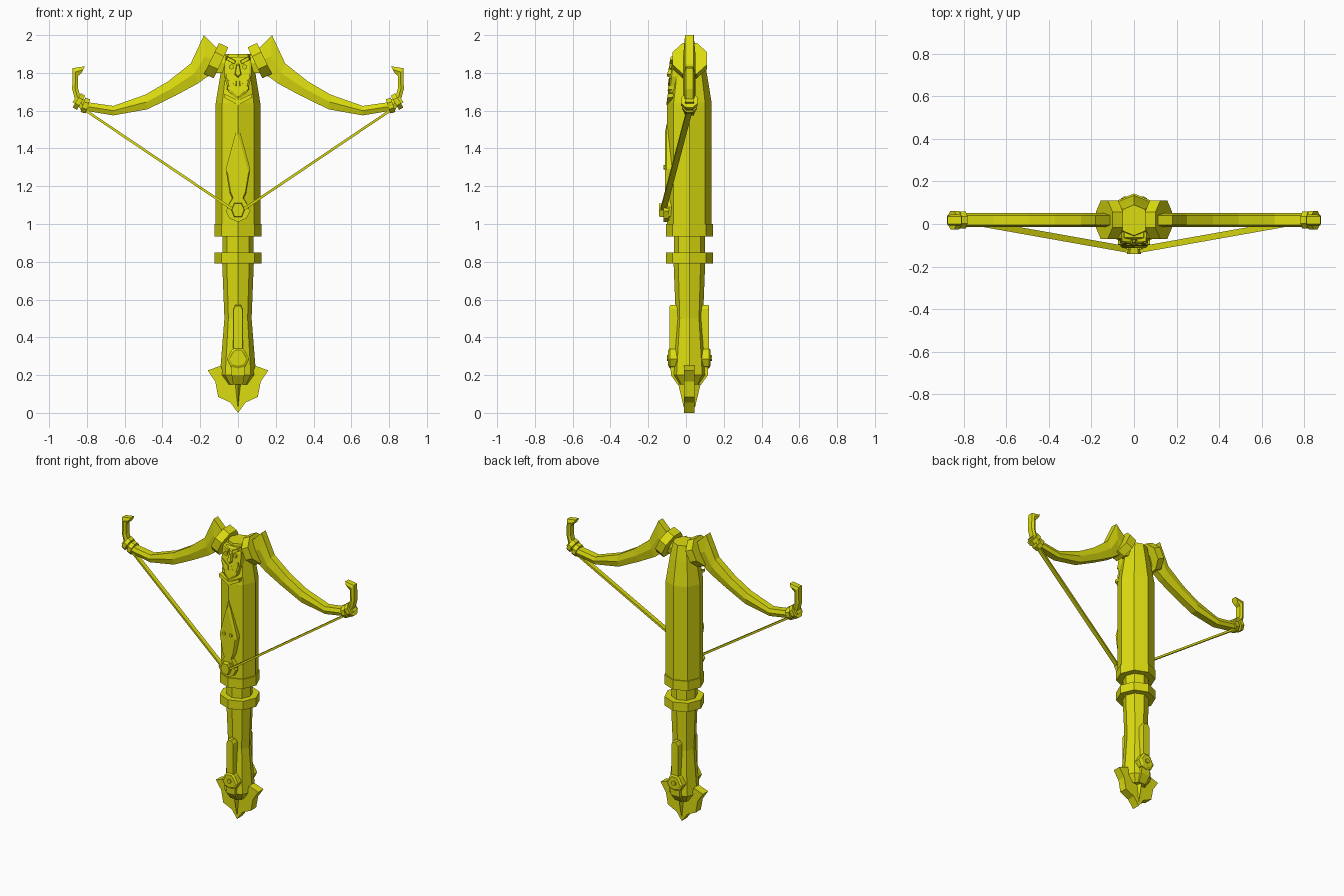
import bpy, bmesh, math
from mathutils import Vector

YC = 0.018  # depth centre of the weapon
mat = bpy.data.materials.new("bright yellow")
mat.diffuse_color = (0.72, 0.72, 0.005, 1)


def loft(name, rings):
    """Skin a list of equal-length point rings and cap both ends."""
    bm = bmesh.new()
    vs = [[bm.verts.new(p) for p in r] for r in rings]
    n = len(rings[0])
    for a, b in zip(vs, vs[1:]):
        for i in range(n):
            j = (i + 1) % n
            bm.faces.new((a[i], a[j], b[j], b[i]))
    bm.faces.new(vs[0])
    bm.faces.new(vs[-1])
    bmesh.ops.recalc_face_normals(bm, faces=bm.faces)
    me = bpy.data.meshes.new(name)
    bm.to_mesh(me)
    bm.free()
    me.materials.append(mat)
    ob = bpy.data.objects.new(name, me)
    bpy.context.collection.objects.link(ob)
    return ob


def column(name, profile):
    """Upright octagonal column from (z, radius) pairs."""
    loft(name, [[(r * math.cos(i * math.pi / 4), YC + r * math.sin(i * math.pi / 4), z)
                 for i in range(8)] for z, r in profile])


def disc(name, centre, axis, r, thick, sides=8):
    """Octagonal disc facing along an axis."""
    c, a = Vector(centre), Vector(axis).normalized()
    u = Vector((0, 1, 0)) if abs(a.y) < 0.9 else Vector((1, 0, 0))
    v = a.cross(u)
    ph = math.pi / sides
    loft(name, [[c + a * t + r * (u * math.cos(ph + i * 2 * math.pi / sides) + v * math.sin(ph + i * 2 * math.pi / sides))
                 for i in range(sides)] for t in (-thick / 2, thick / 2)])


def plate(name, pts, ys, scales, lean=0.0, mirror=False):
    """Extrude an x-z outline through depths ys, scaled per layer; mirror closes a half outline."""
    if mirror:
        pts = pts + [(-x, z) for x, z in reversed(pts) if x > 0]
    cx = sum(p[0] for p in pts) / len(pts)
    cz = sum(p[1] for p in pts) / len(pts)
    loft(name, [[(cx + (x - cx) * s, y + lean * (z - cz), cz + (z - cz) * s) for x, z in pts]
                for y, s in zip(ys, scales)])


# stock, collars, neck and grip
column("stock", [(0.97, 0.118), (1.64, 0.118), (1.80, 0.092), (1.90, 0.072)])
column("upper_collar", [(0.935, 0.125), (1.0, 0.125)])
column("neck", [(0.84, 0.082), (0.94, 0.082)])
column("lower_collar", [(0.79, 0.125), (0.85, 0.125)])
column("grip", [(0.15, 0.06), (0.20, 0.096), (0.50, 0.072), (0.80, 0.084)])

# finned pommel
plate("pommel_fin", [(0, 0.0), (0.04, 0.055), (0.105, 0.085), (0.12, 0.165), (0.16, 0.225), (0.09, 0.25),
                     (0.07, 0.18)], (-0.01, 0.046), (1, 1), mirror=True)
for s in (-1, 1):
    loft("pommel_ridge", [[(-0.012, YC, 0.03), (0.012, YC, 0.03), (0, YC + s * 0.03, 0.03)],
                          [(-0.035, YC, 0.22), (0.035, YC, 0.22), (0, YC + s * 0.075, 0.22)]])

# straps on front and back of the grip
for side, s in (("front", -1), ("back", 1)):
    y = lambda d: YC + s * d
    plate(side + "_grip_strap", [(0.026, 0.30), (0.026, 0.55), (0.014, 0.572)],
          (y(0.05), y(0.098), y(0.105)), (1, 1, 0.93), mirror=True)
    plate(side + "_strap_boss", [(0, 0.235), (0.04, 0.245), (0.06, 0.285), (0.035, 0.33), (0.02, 0.345)],
          (y(0.06), y(0.103), y(0.112)), (1, 1, 0.75), mirror=True)
    disc(side + "_boss_stud", (0, y(0.112), 0.29), (0, 1, 0), 0.016, 0.014, 6)
    loft(side + "_strap_foot", [[(-w, y(0.03), z), (w, y(0.03), z), (w, y(d), z), (-w, y(d), z)]
                                for w, d, z in ((0.026, 0.062, 0.15), (0.034, 0.098, 0.2), (0.034, 0.1, 0.26))])

# long trigger plate, rivets and string catch
plate("trigger_plate", [(0, 1.025), (0.045, 1.04), (0.058, 1.09), (0.03, 1.135), (0.045, 1.17), (0.065, 1.29),
                        (0, 1.53)], (-0.07, -0.103, -0.112), (1, 1, 0.86), mirror=True)
for s in (-1, 1):
    disc("rivet", (s * 0.025, -0.112, 1.30), (0, 1, 0), 0.012, 0.014, 6)
plate("string_catch", [(0, 1.01), (0.045, 1.03), (0.065, 1.07), (0.03, 1.11)],
      (-0.09, -0.118), (1, 1), mirror=True)
plate("catch_hook", [(0.02, 1.035), (0.036, 1.075), (0.02, 1.112)],
      (-0.11, -0.142), (1, 0.9), mirror=True)

# carved mask on the front of the head
plate("mask_base", [(0, 1.655), (0.05, 1.70), (0.072, 1.78), (0.07, 1.86), (0.045, 1.885)],
      (-0.03, -0.075, -0.082), (1, 1, 0.85), 0.12, True)
plate("mask_muzzle", [(0, 1.69), (0.045, 1.70), (0.035, 1.745)], (-0.06, -0.09), (1, 0.75), 0.15, True)
plate("mask_nose", [(0, 1.765), (0.022, 1.785), (0.01, 1.86)], (-0.06, -0.095), (1, 0.6), 0.15, True)
for s in (-1, 1):
    plate("mask_brow", [(s * 0.012, 1.84), (s * 0.065, 1.87), (s * 0.06, 1.89), (s * 0.01, 1.865)],
          (-0.04, -0.085), (1, 0.8), 0.12)
    disc("mask_eye", (s * 0.035, -0.076, 1.832), (0, 1, 0), 0.014, 0.022, 6)
    plate("mask_cheek", [(s * 0.005, 1.755), (s * 0.065, 1.80), (s * 0.07, 1.775), (s * 0.005, 1.725)],
          (-0.05, -0.092), (1, 0.85), 0.12)
    plate("mask_fang", [(s * 0.03, 1.725), (s * 0.06, 1.735), (s * 0.058, 1.71), (s * 0.035, 1.70)],
          (-0.05, -0.095), (1, 0.8), 0.12)
    plate("mask_chin_guard", [(s * 0.0, 1.63), (s * 0.075, 1.67), (s * 0.075, 1.69), (0, 1.655)],
          (-0.07, -0.1), (1, 1), 0.15)

# bow limbs: (top x, top z, bottom x, bottom z) stations
stations = [(0.05, 1.88, 0.05, 1.80), (0.105, 1.925, 0.125, 1.80), (0.18, 2.0, 0.17, 1.775),
            (0.25, 1.85, 0.21, 1.745), (0.37, 1.755, 0.33, 1.68), (0.49, 1.685, 0.48, 1.607),
            (0.66, 1.625, 0.66, 1.575), (0.80, 1.645, 0.81, 1.60)]
# hooked tips: (outer x, outer z, inner x, inner z)
hook = [(0.83, 1.60, 0.81, 1.655), (0.865, 1.665, 0.835, 1.68), (0.878, 1.715, 0.846, 1.715),
        (0.875, 1.825, 0.846, 1.785), (0.81, 1.835, 0.828, 1.80)]


def blade(name, rows, s, thin, wide):
    """Six-sided blade: narrow edges with a raised ridge on both faces."""
    loft(name, [[(s * a, YC - thin, b), (s * a, YC + thin, b), (s * (a + c) / 2, YC + wide, (b + d) / 2),
                 (s * c, YC + thin, d), (s * c, YC - thin, d), (s * (a + c) / 2, YC - wide, (b + d) / 2)]
                for a, b, c, d in rows])


for s in (-1, 1):
    blade("bow_limb", stations, s, 0.023, 0.033)
    blade("limb_hook", hook, s, 0.018, 0.026)
    disc("limb_clamp", (s * 0.115, YC + 0.002, 1.865), (s * 0.9, 0, 0.43), 0.098, 0.055)
    disc("tip_band", (s * 0.808, YC, 1.627), (s * 0.93, 0, 0.3), 0.043, 0.028)
    disc("tip_band_outer", (s * 0.842, YC, 1.648), (s * 0.85, 0, 0.5), 0.047, 0.026)
    plate("tip_barb", [(s * 0.845, 1.625), (s * 0.876, 1.645), (s * 0.85, 1.68)], (-0.006, 0.042), (1, 1))
    # bowstring half
    loft("bowstring", [[(x, y - h, z - 0.008), (x, y + h, z - 0.008), (x, y + h, z + 0.008), (x, y - h, z + 0.008)]
                       for x, y, z, h in ((0, -0.122, 1.075, 0.015), (s * 0.04, -0.118, 1.085, 0.015),
                                          (s * 0.805, YC, 1.60, 0.015))])
